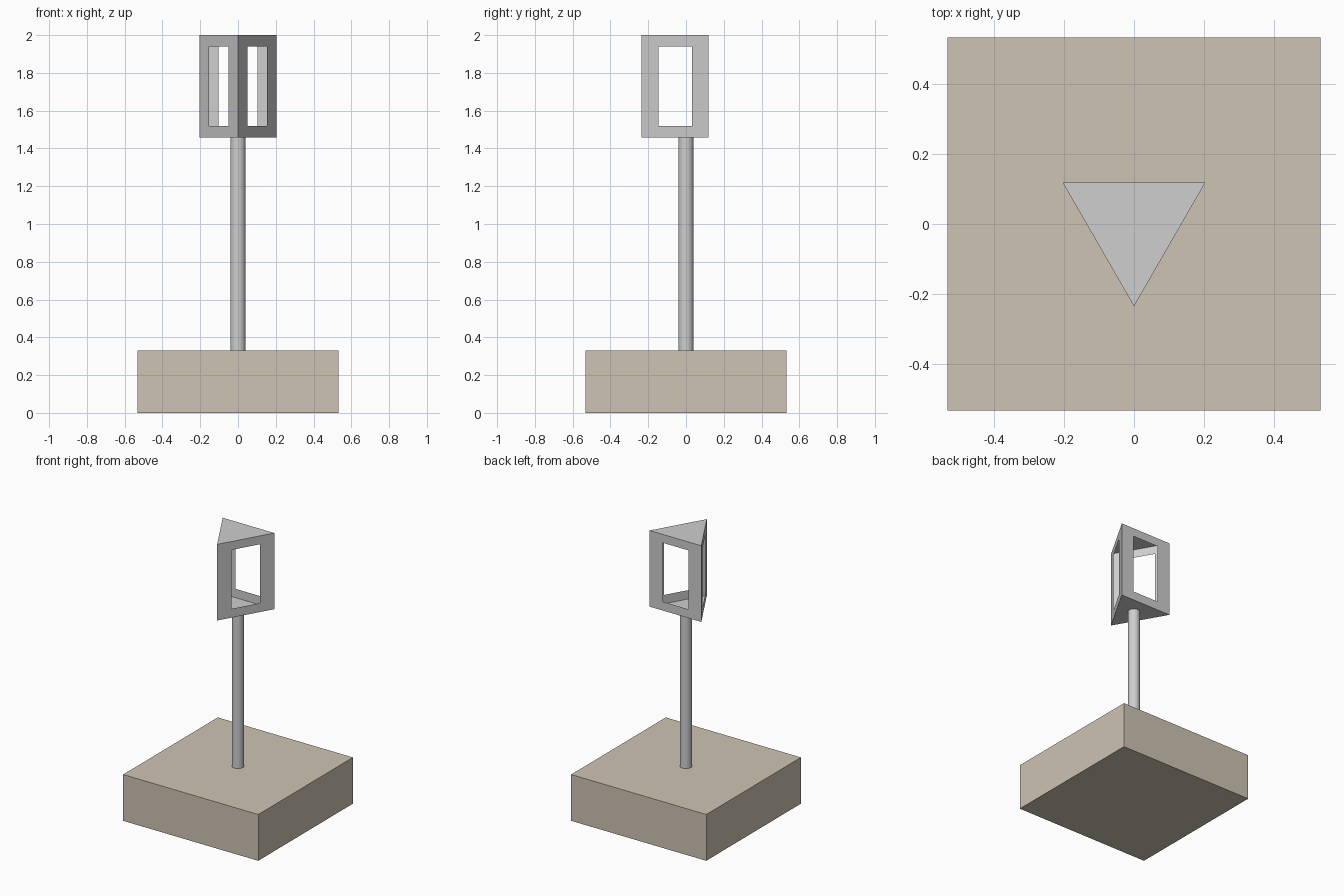
import bpy
import bmesh
from mathutils import Vector

if "Cube" in bpy.data.objects:
    bpy.data.objects.remove(bpy.data.objects["Cube"], do_unlink=True)


def make_material(name, rgb):
    mat = bpy.data.materials.new(name)
    mat.use_nodes = True
    colour = (*rgb, 1)
    mat.diffuse_color = colour
    mat.node_tree.nodes["Principled BSDF"].inputs["Base Color"].default_value = colour
    return mat


metal = make_material("light grey metal", (0.62, 0.62, 0.62))
stone = make_material("beige stone", (0.61, 0.55, 0.45))

BASE_TOP, HEAD_BOTTOM, HEAD_TOP = 0.33, 1.457, 2.0
SILL, LINTEL = 1.52, 1.94

# Square block base
bpy.ops.mesh.primitive_cube_add(size=1, location=(0, 0, BASE_TOP / 2))
base = bpy.context.object
base.name = "base_block"
base.scale = (1.066, 1.066, BASE_TOP)
base.data.materials.append(stone)

# Round pole, just reaching through the floor of the head
pole_bottom, pole_top = BASE_TOP - 0.01, HEAD_BOTTOM + 0.004
bpy.ops.mesh.primitive_cylinder_add(
    vertices=32, radius=0.04, depth=pole_top - pole_bottom,
    location=(0, 0, (pole_bottom + pole_top) / 2))
pole = bpy.context.object
pole.name = "pole"
pole.data.materials.append(metal)
bpy.ops.object.shade_smooth_by_angle()

# Hollow triangular head of thin sheet, with a window in every side
corners = [Vector((0, -0.235, 0)), Vector((0.204, 0.119, 0)), Vector((-0.204, 0.119, 0))]
bm = bmesh.new()


def add_vert(point, z):
    return bm.verts.new((point.x, point.y, z))


low = [add_vert(c, HEAD_BOTTOM) for c in corners]
high = [add_vert(c, HEAD_TOP) for c in corners]
bm.faces.new(low[::-1])
bm.faces.new(high)
for i in range(3):
    j = (i + 1) % 3
    start = corners[i].lerp(corners[j], 0.25)
    end = corners[i].lerp(corners[j], 0.75)
    outer = [low[i], low[j], high[j], high[i]]
    inner = [add_vert(start, SILL), add_vert(end, SILL),
             add_vert(end, LINTEL), add_vert(start, LINTEL)]
    for k in range(4):
        n = (k + 1) % 4
        bm.faces.new((outer[k], outer[n], inner[n], inner[k]))

mesh = bpy.data.meshes.new("triangular_head")
bm.to_mesh(mesh)
bm.free()
mesh.materials.append(metal)
head = bpy.data.objects.new("triangular_head", mesh)
bpy.context.collection.objects.link(head)
